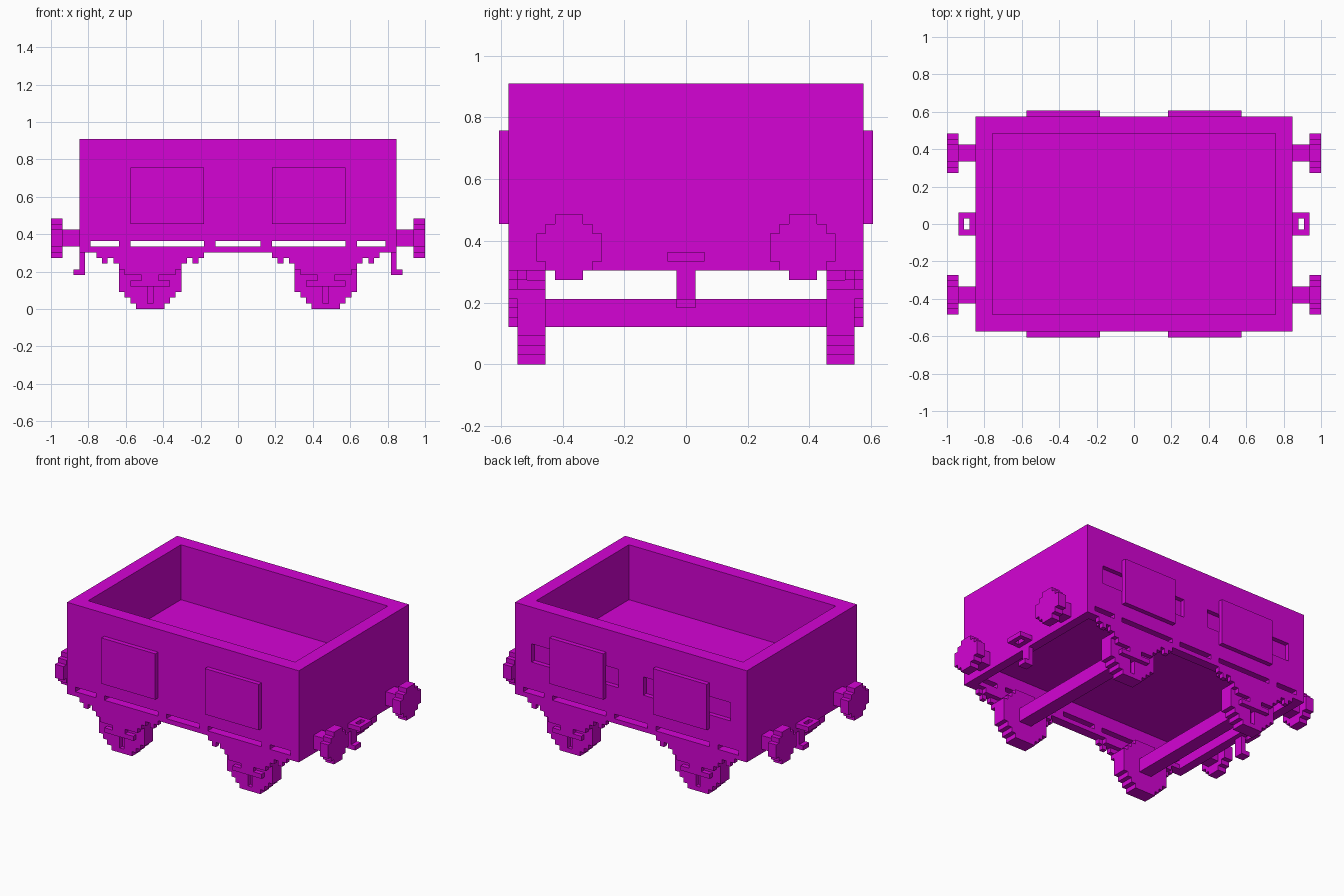
import bpy
import bmesh

U = 1 / 33  # size of one block

if "Cube" in bpy.data.objects:
    bpy.data.objects.remove(bpy.data.objects["Cube"], do_unlink=True)

mat = bpy.data.materials.new("magenta")
mat.use_nodes = True
COLOUR = (0.66, 0.001, 0.66, 1)
mat.diffuse_color = COLOUR
mat.node_tree.nodes["Principled BSDF"].inputs["Base Color"].default_value = COLOUR


def prism(name, profile, axis, d0, d1, sx=1, sy=1):
    """Extrude a (side, z) profile in blocks along x or y, mirrored by sx and sy."""
    bm = bmesh.new()
    rings = []
    for d in (d0, d1):
        points = [(d, s, z) if axis == "x" else (s, d, z) for s, z in profile]
        rings.append([bm.verts.new((x * sx * U, y * sy * U, z * U)) for x, y, z in points])
    n = len(profile)
    for ring in rings:
        bm.faces.new(ring)
    for i in range(n):
        j = (i + 1) % n
        bm.faces.new((rings[0][i], rings[0][j], rings[1][j], rings[1][i]))
    bmesh.ops.recalc_face_normals(bm, faces=bm.faces)
    mesh = bpy.data.meshes.new(name)
    bm.to_mesh(mesh)
    bm.free()
    mesh.materials.append(mat)
    obj = bpy.data.objects.new(name, mesh)
    bpy.context.collection.objects.link(obj)
    return obj


def block(name, x0, x1, y0, y1, z0, z1, sx=1, sy=1):
    """A plain box."""
    return prism(name, [(y0, z0), (y1, z0), (y1, z1), (y0, z1)], "x", x0, x1, sx, sy)


def stepped(centre, z0, widths):
    """Symmetric stair outline: one width per row of blocks, bottom to top."""
    right = []
    for i, w in enumerate(widths):
        for z in (z0 + i, z0 + i + 1):
            right.append((w / 2, z))
    # Drop points that lie along a straight side
    right = [p for i, p in enumerate(right)
             if not (0 < i < len(right) - 1 and right[i - 1][0] == p[0] == right[i + 1][0])]
    right = list(dict.fromkeys(right))
    return [(centre + w, z) for w, z in right] + [(centre - w, z) for w, z in reversed(right)]


def cut(obj, *box):
    """Cut one box out of an object and apply the result."""
    cutter = block("cutter", *box)
    cutter.hide_render = True
    mod = obj.modifiers.new("cut", "BOOLEAN")
    mod.operation = "DIFFERENCE"
    mod.solver = "EXACT"
    mod.object = cutter
    deps = bpy.context.evaluated_depsgraph_get()
    mesh = bpy.data.meshes.new_from_object(obj.evaluated_get(deps))
    obj.modifiers.clear()
    obj.data = mesh
    bpy.data.objects.remove(cutter, do_unlink=True)


# Body: open load space, hollow underside, slots above the side rails
body = block("wagon_body", -28, 28, -19, 19, 10, 30)
cut(body, -25, 25, -16, 16, 18, 32)
cut(body, -26, 26, -17, 17, 8, 15)
for x0, x1 in ((-26, -21), (-19, -6), (-4, 4), (6, 19), (21, 26)):
    for y0, y1 in ((-21, -16.5), (16.5, 21)):
        cut(body, x0, x1, y0, y1, 11, 12)
# Latch recesses on the back
for x0, x1 in ((-24, -3), (3, 24)):
    cut(body, x0, x1, 18, 21, 18, 22)

CX = 15.5  # wheel centre
WHEEL = stepped(CX, 0, [5, 7, 9, 11, 11, 11, 11, 11, 9, 7, 5])
GUARD = stepped(CX, 4, [7, 3, 9, 11, 13, 19])
BUFFER = stepped(12.5, 9, [3, 5, 7, 7, 7, 5, 3])

for sx, side in ((1, "left"), (-1, "right")):
    # Axle
    block(f"axle_{side}", 14, 17, -15, 15, 4, 7, sx)

    # Coupling ring and hanging hook
    ring = block(f"coupling_ring_{side}", 28, 31, -2, 2, 11, 12, sx)
    cut(ring, 29, 30, -1, 1, 10, 13, sx)
    block(f"coupling_hook_{side}", 27, 28, -1, 1, 6, 10, sx)
    block(f"coupling_hook_tip_{side}", 28, 29, -1, 1, 6, 7, sx)

    for sy, end in ((-1, "front"), (1, "back")):
        tag = f"{end}_{side}"
        # Door panel
        block(f"door_{tag}", 6, 19, 19, 20, 15, 25, sx, sy)

        # Wheel with a narrow slot in its outer face
        wheel = prism(f"wheel_{tag}", WHEEL, "y", 15, 18, sx, sy)
        cut(wheel, 15, 16, 17, 20, 1, 4, sx, sy)

        # Axle guard, spring and its hanging ends
        prism(f"axle_guard_{tag}", GUARD, "y", 18, 19, sx, sy)
        block(f"spring_{tag}", 7, 24, 17, 18, 9, 10, sx, sy)
        for x in (7, 23):
            block(f"spring_end_{x}_{tag}", x, x + 1, 18, 19, 8, 9, sx, sy)

        # Buffer: square shank and stepped round head
        block(f"buffer_shank_{tag}", 28, 31, 11, 14, 11, 14, sx, sy)
        prism(f"buffer_head_{tag}", BUFFER, "x", 31, 33, sx, sy)
